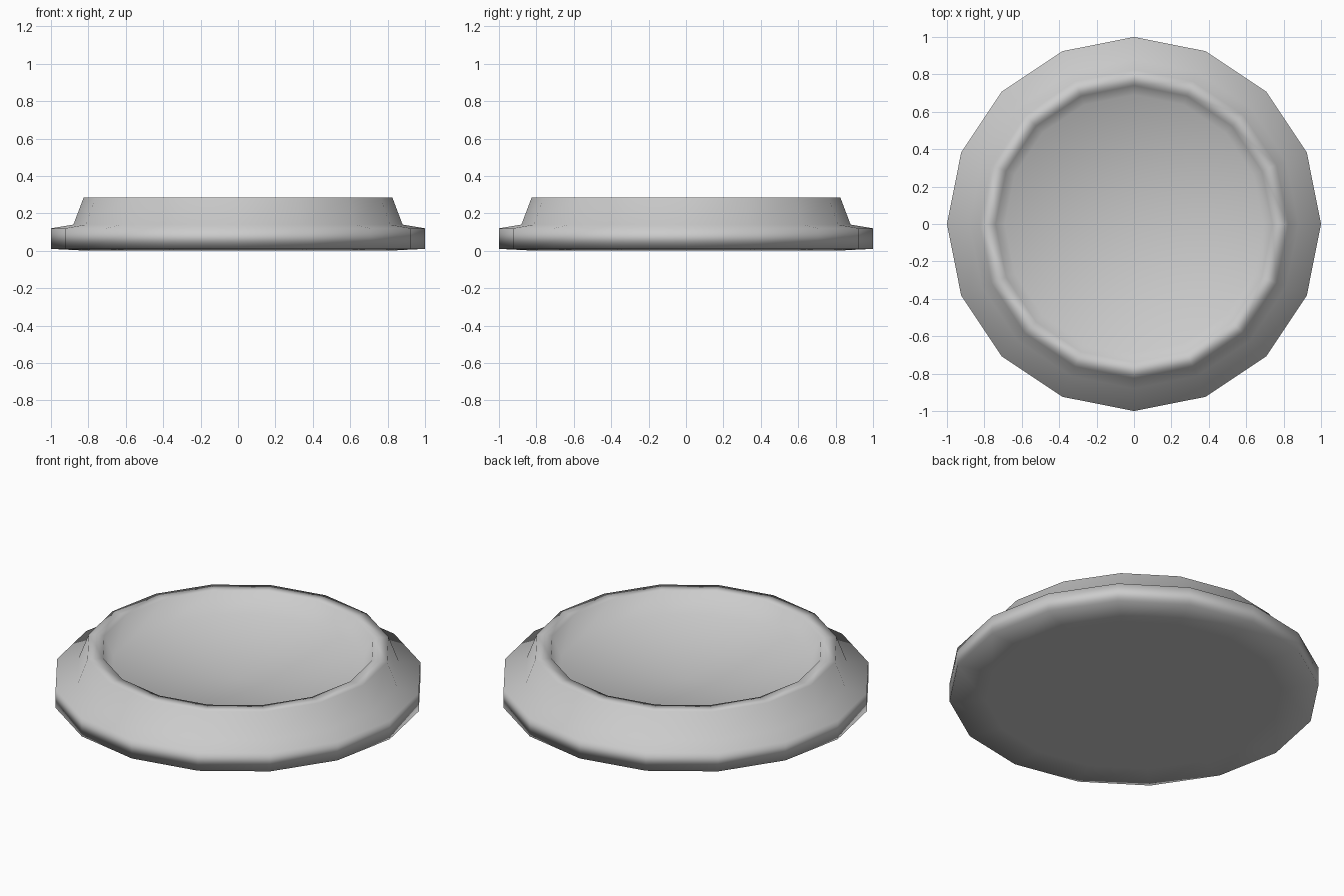
import bpy, bmesh, math

if "Cube" in bpy.data.objects:
    bpy.data.objects.remove(bpy.data.objects["Cube"])

SIDES = 16
# (radius, height) rings from the underside, over the flange and lip, into the dish
PROFILE = [(0.80, 0.0), (1.0, 0.01), (1.0, 0.12), (0.88, 0.14),
           (0.825, 0.285), (0.74, 0.285), (0.69, 0.17)]
DISH_CENTRE = 0.10


def ring(bm, r, z):
    step = 2 * math.pi / SIDES
    return [bm.verts.new((r * math.cos(i * step), r * math.sin(i * step), z))
            for i in range(SIDES)]


bm = bmesh.new()
rings = [ring(bm, r, z) for r, z in PROFILE]

# side bands
for low, high in zip(rings, rings[1:]):
    for i in range(SIDES):
        j = (i + 1) % SIDES
        bm.faces.new((low[i], low[j], high[j], high[i]))

# flat underside and shallow dish floor
bm.faces.new(rings[0][::-1])
centre = bm.verts.new((0, 0, DISH_CENTRE))
for i in range(SIDES):
    bm.faces.new((rings[-1][i], rings[-1][(i + 1) % SIDES], centre))

bmesh.ops.recalc_face_normals(bm, faces=bm.faces)
for f in bm.faces:
    f.smooth = True

mesh = bpy.data.meshes.new("round_dish")
bm.to_mesh(mesh)
bm.free()
dish = bpy.data.objects.new("round_dish", mesh)
bpy.context.collection.objects.link(dish)

# broad faces dominate the soft shading
soft = dish.modifiers.new("soft_shading", 'WEIGHTED_NORMAL')
soft.mode = 'FACE_AREA'
soft.weight = 50
